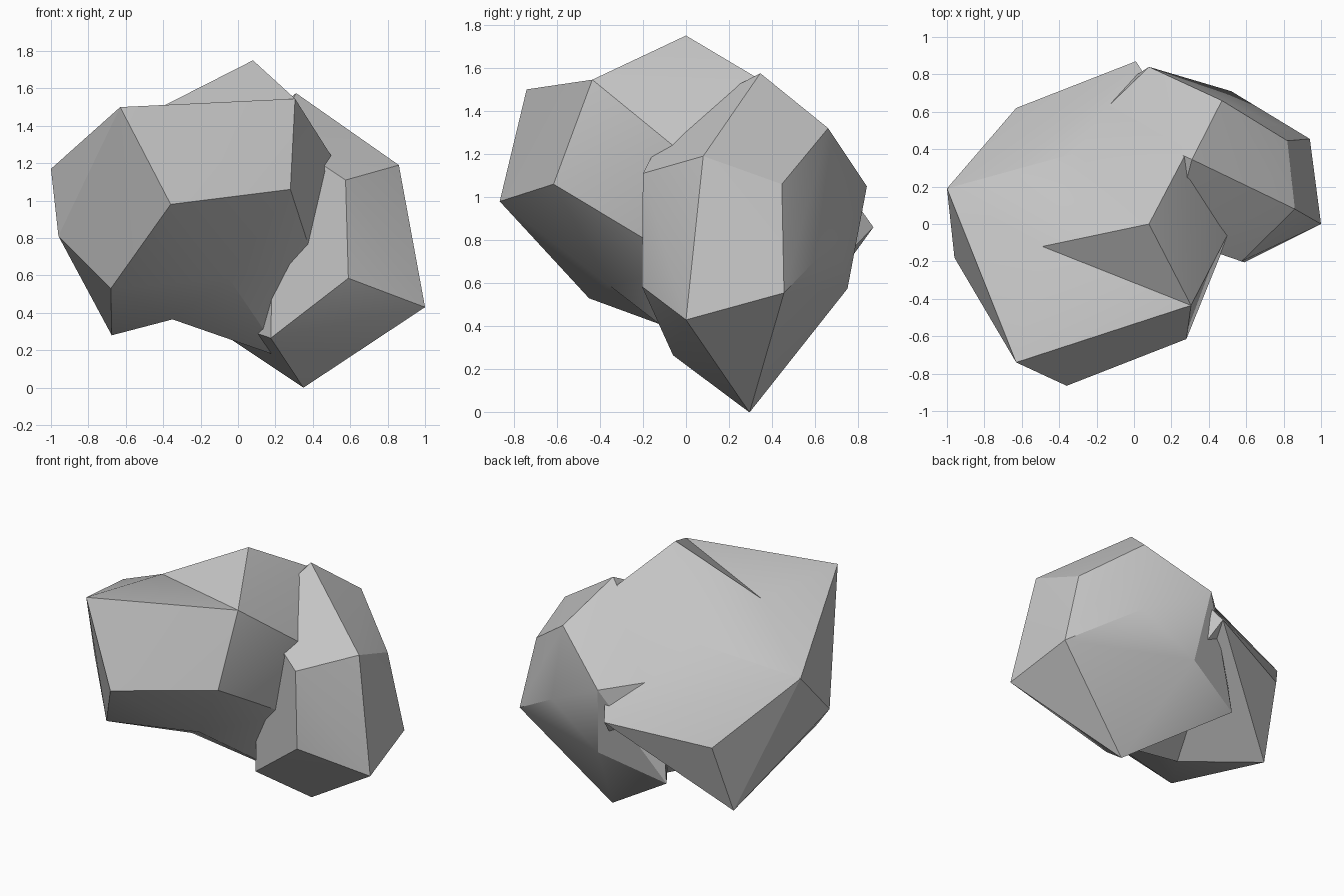
import bpy
import bmesh
from math import radians
from mathutils import Vector

cube = bpy.data.objects.get("Cube")
if cube:
    bpy.data.objects.remove(cube, do_unlink=True)

# One plain stone colour
stone = bpy.data.materials.new("grey_stone")
stone.use_nodes = True
stone.diffuse_color = (0.56, 0.56, 0.56, 1)
bsdf = stone.node_tree.nodes["Principled BSDF"]
bsdf.inputs["Base Color"].default_value = stone.diffuse_color
bsdf.inputs["Roughness"].default_value = 0.9


def chip(bm, ring, point):
    """Replace the facets spanned by the ring corners with a fan around a sunken point."""
    corners = {min(bm.verts, key=lambda v: (v.co - Vector(p)).length) for p in ring}
    faces = {f for f in bm.faces if corners.issuperset(f.verts)}
    edges = {e for f in faces for e in f.edges}
    rim = [e for e in edges if len(faces.intersection(e.link_faces)) == 1]
    inner = [e for e in edges if e not in rim]
    bmesh.ops.delete(bm, geom=list(faces), context="FACES_ONLY")
    for e in inner:
        bm.edges.remove(e)
    centre = bm.verts.new(point)
    for e in rim:
        bm.faces.new((e.verts[0], e.verts[1], centre))


def boulder(name, corners, chips=()):
    """Faceted stone hulled around its corners, with optional chips."""
    bm = bmesh.new()
    for c in corners:
        bm.verts.new(c)
    hull = bmesh.ops.convex_hull(bm, input=bm.verts)
    loose = {v for v in hull["geom_interior"] + hull["geom_unused"]
             if isinstance(v, bmesh.types.BMVert)}
    bmesh.ops.delete(bm, geom=list(loose), context="VERTS")
    for ring, point in chips:
        chip(bm, ring, point)
    bmesh.ops.recalc_face_normals(bm, faces=bm.faces)
    mesh = bpy.data.meshes.new(name)
    bm.to_mesh(mesh)
    bm.free()
    mesh.materials.append(stone)
    obj = bpy.data.objects.new(name, mesh)
    bpy.context.collection.objects.link(obj)
    bpy.ops.object.select_all(action="DESELECT")
    obj.select_set(True)
    bpy.context.view_layer.objects.active = obj
    bpy.ops.object.shade_smooth_by_angle(angle=radians(22))


# Large boulder: crown, front, left flank, back and underside
peak, brow, temple = (0.08, 0, 1.75), (-0.63, -0.74, 1.5), (0.305, -0.435, 1.545)
crown, flank = (-0.31, 0.38, 1.31), (-1, 0.19, 1.17)
chin, jaw, cheek = (-0.36, -0.865, 0.98), (0.28, -0.615, 1.06), (0.4, 0, 0.69)
foot, heel = (-0.68, -0.45, 0.53), (-0.675, 0.45, 0.28)
root, tail = (0.24, 0.2, 0.16), (0.01, 0.87, 0.86)
hollow = (-0.35, 0, 0.365)
boulder("large_boulder", [
    peak, brow, temple, crown, flank, chin, jaw, cheek, foot, heel, root, tail,
    (0.3, 0.42, 1.5), (0.53, 0, 1.19), (-0.96, -0.18, 0.81), (-0.63, 0.62, 0.76),
], [
    ((peak, brow, temple, crown, flank), (-0.49, -0.12, 1.46)),
    ((foot, heel, root, tail), hollow),
    ((chin, jaw, cheek, foot, root, hollow), (-0.05, -0.35, 0.585)),
])

# Small boulder leaning into the large one: top, front, side, back, buried end
boulder("small_boulder", [
    (0.31, 0.345, 1.575), (0.86, 0.08, 1.19), (0.47, 0.66, 1.32),
    (0.575, -0.2, 1.11), (0.59, -0.205, 0.585), (0.175, -0.06, 0.265),
    (1, 0, 0.43), (0.94, 0.455, 0.555), (0.82, 0.445, 1.06), (0.35, 0.295, 0),
    (0.52, 0.71, 0.82), (0.08, 0.84, 1.05), (0.14, 0.75, 0.575),
    (-0.28, 0.61, 0.42), (-0.2, 0.57, 1.09), (0.2, -0.07, 1.36),
])
